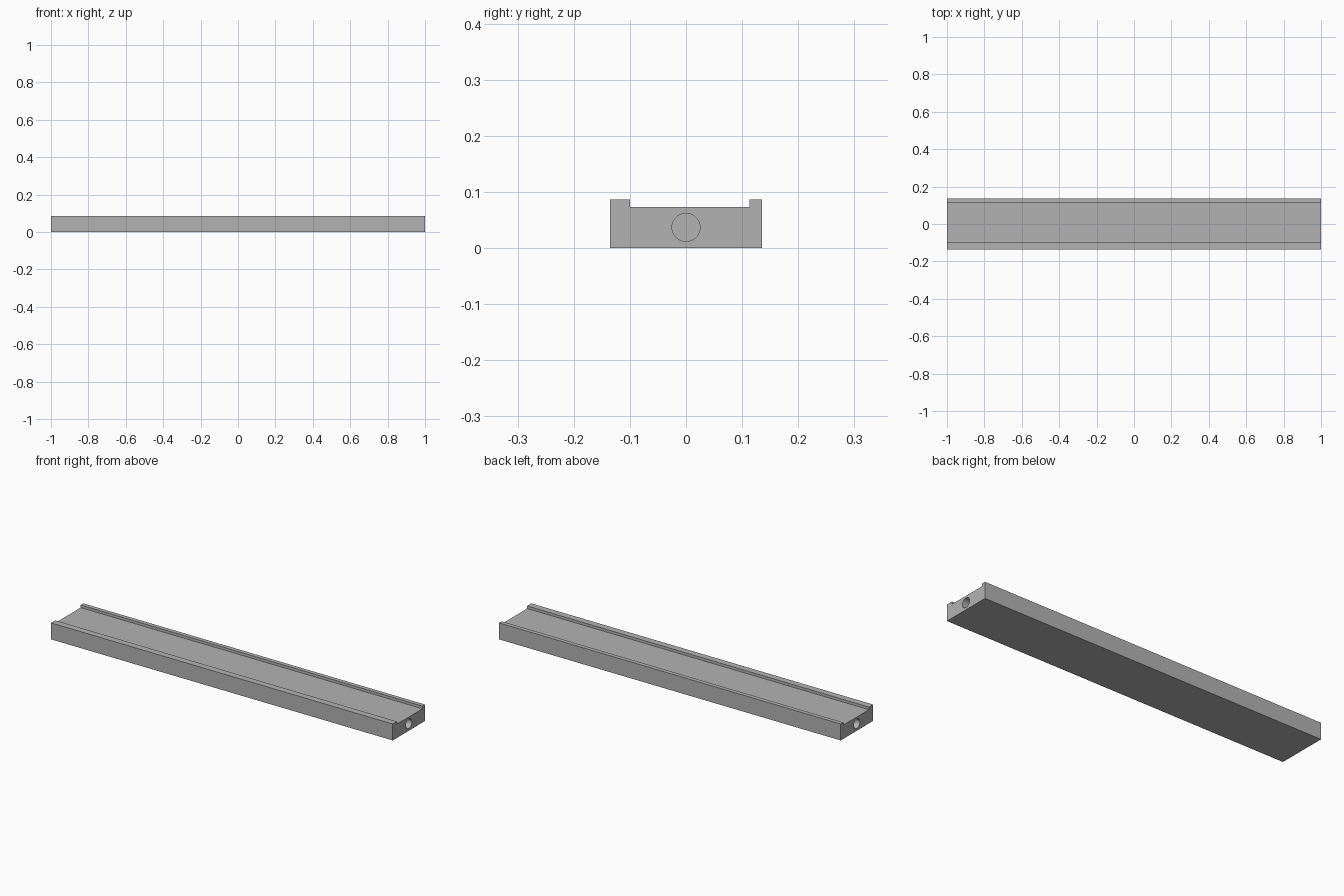
import bpy
import bmesh
import math
from mathutils import Matrix

default = bpy.data.objects.get("Cube")
if default:
    bpy.data.objects.remove(default, do_unlink=True)

LENGTH = 2.0
HOLE_RADIUS, HOLE_HEIGHT, HOLE_DEPTH = 0.025, 0.037, 0.2

grey = bpy.data.materials.new("plain grey")
grey.use_nodes = True
colour = (0.45, 0.45, 0.45, 1)
grey.diffuse_color = colour
grey.node_tree.nodes["Principled BSDF"].inputs["Base Color"].default_value = colour


def add_object(name, bm):
    bmesh.ops.recalc_face_normals(bm, faces=bm.faces)
    mesh = bpy.data.meshes.new(name)
    bm.to_mesh(mesh)
    bm.free()
    mesh.materials.append(grey)
    obj = bpy.data.objects.new(name, mesh)
    bpy.context.collection.objects.link(obj)
    return obj


# Channel rail: end profile (y, z) with a wide front lip and a narrow back lip
profile = [(-0.135, 0), (0.135, 0), (0.135, 0.087), (0.113, 0.087),
           (0.113, 0.073), (-0.1, 0.073), (-0.1, 0.087), (-0.135, 0.087)]
bm = bmesh.new()
end = bm.faces.new([bm.verts.new((-LENGTH / 2, y, z)) for y, z in profile])
swept = bmesh.ops.extrude_face_region(bm, geom=[end], use_keep_orig=True)
verts = [g for g in swept["geom"] if isinstance(g, bmesh.types.BMVert)]
bmesh.ops.translate(bm, verts=verts, vec=(LENGTH, 0, 0))
rail = add_object("channel_rail", bm)

# Round blind hole in each end
for side, label in ((-1, "right"), (1, "left")):
    bm = bmesh.new()
    place = (Matrix.Translation((side * LENGTH / 2, 0, HOLE_HEIGHT))
             @ Matrix.Rotation(math.pi / 2, 4, 'Y'))
    bmesh.ops.create_cone(bm, cap_ends=True, segments=48, radius1=HOLE_RADIUS,
                          radius2=HOLE_RADIUS, depth=2 * HOLE_DEPTH, matrix=place)
    cutter = add_object(label + "_hole_cutter", bm)
    cutter.hide_render = True
    cut = rail.modifiers.new(label + " hole", 'BOOLEAN')
    cut.operation = 'DIFFERENCE'
    cut.solver = 'EXACT'
    cut.object = cutter

# Apply the cuts, then remove the cutters
bpy.context.view_layer.objects.active = rail
rail.select_set(True)
for modifier in list(rail.modifiers):
    cutter = modifier.object
    bpy.ops.object.modifier_apply(modifier=modifier.name)
    bpy.data.objects.remove(cutter, do_unlink=True)

# Smooth the bores, keep the edges sharp
bpy.ops.object.shade_smooth_by_angle(angle=math.radians(30))
